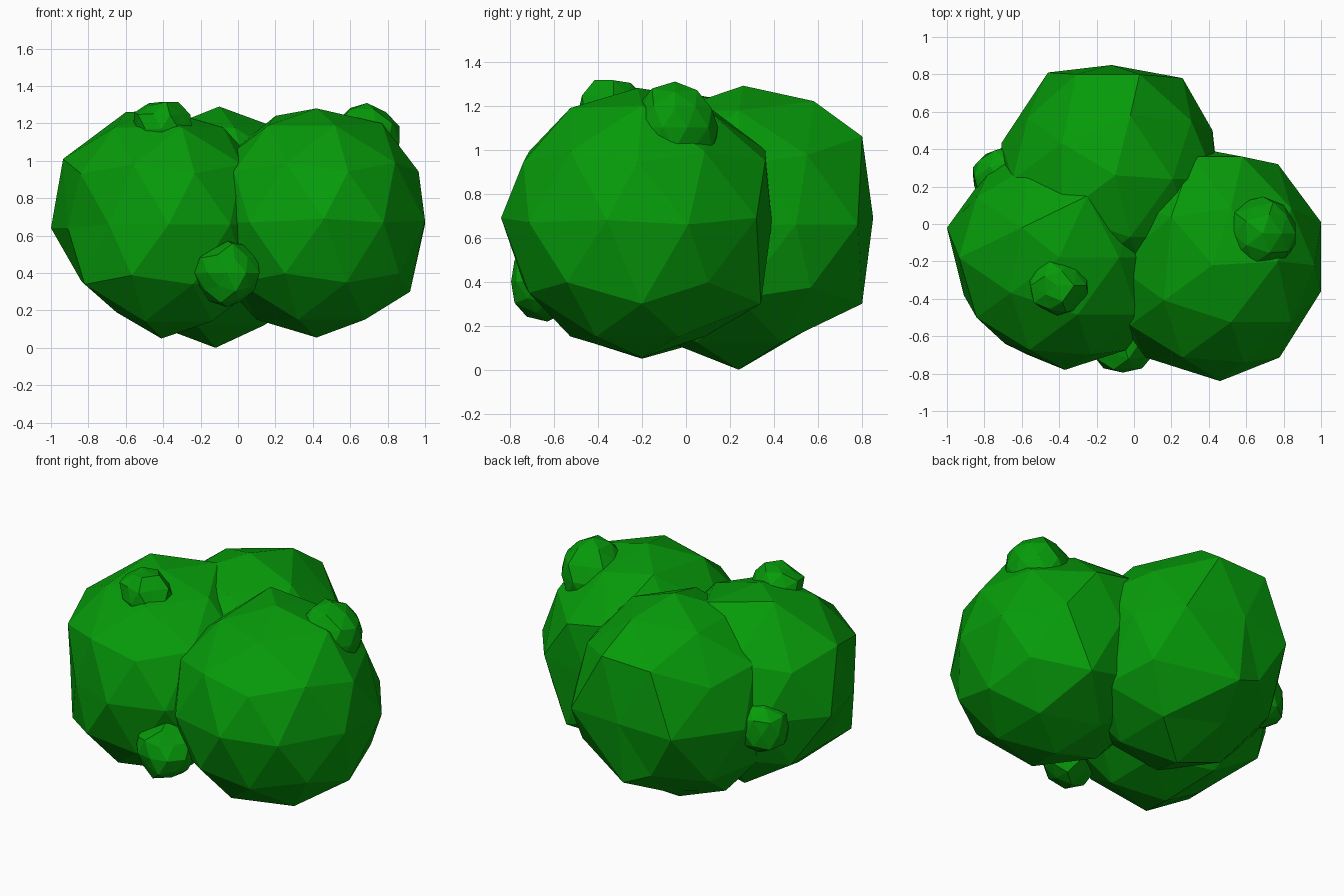
import bpy, random
from mathutils import Vector

random.seed(4)
leaf = bpy.data.materials.new("leaf_green")
leaf.diffuse_color = (0.002, 0.33, 0.003, 1)


def clump(name, centre, radius, pulls=(), jitter=0.0):
    """Faceted leaf ball; each pull moves the nearest vertex to a target point."""
    bpy.ops.mesh.primitive_ico_sphere_add(subdivisions=2, radius=radius, location=centre)
    ob = bpy.context.object
    ob.name = name
    c = Vector(centre)
    for v in ob.data.vertices:
        v.co *= 1 + random.uniform(-jitter, jitter)
    for p in pulls:
        target = Vector(p) - c
        near = min(ob.data.vertices, key=lambda v: (v.co - target).length)
        near.co = target
    ob.data.materials.append(leaf)
    return ob


# Three main foliage masses
clump("left_foliage", (-0.40, -0.18, 0.66), 0.61, [
    (-1.00, -0.02, 0.64), (-0.935, -0.18, 1.01), (-0.84, -0.20, 0.36),
    (-0.65, -0.20, 0.19), (-0.91, -0.38, 0.64), (-0.60, -0.02, 1.26),
    (-0.69, -0.64, 0.66), (-0.37, -0.78, 0.66), (-0.41, -0.20, 0.05),
    (-0.25, 0.15, 1.23)])
clump("right_foliage", (0.42, -0.22, 0.67), 0.61, [
    (0.46, -0.84, 0.69), (0.77, 0.32, 0.69), (0.58, 0.36, 0.95),
    (1.00, 0.01, 0.66), (1.00, -0.36, 0.68), (0.92, -0.20, 0.30),
    (0.77, -0.20, 1.20), (0.60, 0.34, 0.30), (0.42, -0.20, 0.055),
    (0.20, 0.04, 1.24), (0.31, 0.36, 1.00)])
clump("back_foliage", (-0.12, 0.24, 0.65), 0.62, [
    (-0.12, 0.85, 0.69), (-0.46, 0.81, 0.66), (0.26, 0.78, 0.66),
    (0.42, 0.50, 0.66), (-0.10, 0.26, 1.29), (-0.12, 0.24, 0.0),
    (0.03, 0.80, 1.06), (-0.31, 0.80, 1.05), (-0.12, 0.80, 0.30),
    (-0.02, 0.58, 1.22), (-0.22, 0.53, 0.17)])

# Small leaf tufts sitting on the masses
for name, centre, radius in [
        ("front_tuft", (-0.06, -0.63, 0.40), 0.17),
        ("top_left_tuft", (-0.41, -0.33, 1.17), 0.16),
        ("top_right_tuft", (0.69, -0.05, 1.10), 0.195),
        ("left_side_tuft", (-0.70, 0.25, 0.61), 0.165)]:
    clump(name, centre, radius, jitter=0.1)
